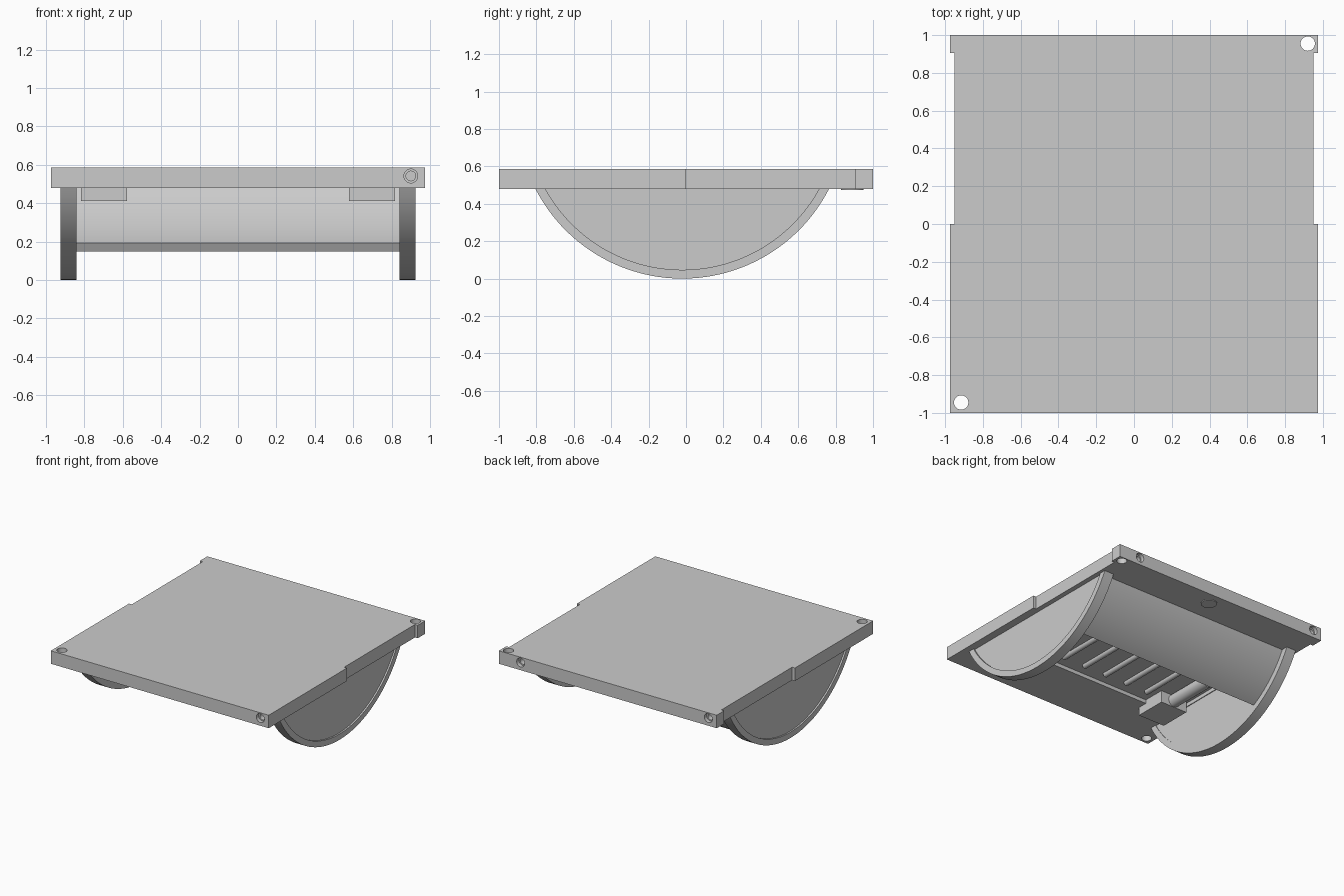
import bpy, bmesh, math
from mathutils import Matrix

cube = bpy.data.objects.get("Cube")
if cube:
    bpy.data.objects.remove(cube, do_unlink=True)

grey = bpy.data.materials.new("plain_grey")
grey.use_nodes = True
color = (0.6, 0.6, 0.6, 1)
grey.diffuse_color = color
grey.node_tree.nodes["Principled BSDF"].inputs["Base Color"].default_value = color

TOP, UNDER = 0.585, 0.48
MID_Y, MID_Z = -0.02, 0.882          # shared centre of all arcs
R_RIM, R_DISC, R_IN = 0.882, 0.835, 0.785


def finish(name, bm):
    bmesh.ops.recalc_face_normals(bm, faces=bm.faces)
    mesh = bpy.data.meshes.new(name)
    bm.to_mesh(mesh)
    bm.free()
    mesh.materials.append(grey)
    ob = bpy.data.objects.new(name, mesh)
    bpy.context.collection.objects.link(ob)
    return ob


def prism(name, pts, axis, lo, hi):
    """Extrude a 2D outline along x (pts are y, z) or z (pts are x, y)."""
    bm = bmesh.new()
    place = (lambda a, b: (lo, a, b)) if axis == "x" else (lambda a, b: (a, b, lo))
    face = bm.faces.new([bm.verts.new(place(a, b)) for a, b in pts])
    res = bmesh.ops.extrude_face_region(bm, geom=[face])
    step = (hi - lo, 0, 0) if axis == "x" else (0, 0, hi - lo)
    moved = [g for g in res["geom"] if isinstance(g, bmesh.types.BMVert)]
    bmesh.ops.translate(bm, verts=moved, vec=step)
    return finish(name, bm)


def box(name, x0, x1, y0, y1, z0, z1):
    return prism(name, [(x0, y0), (x1, y0), (x1, y1), (x0, y1)], "z", z0, z1)


def rod(name, center, r, length, axis, r2=None):
    bm = bmesh.new()
    turn = Matrix.Rotation(math.pi / 2, 4, "X") if axis == "y" else Matrix()
    bmesh.ops.create_cone(bm, cap_ends=True, segments=32, radius1=r,
                          radius2=r if r2 is None else r2, depth=length,
                          matrix=Matrix.Translation(center) @ turn)
    return finish(name, bm)


def cut(target, cutter):
    mod = target.modifiers.new("cut", "BOOLEAN")
    mod.operation, mod.solver, mod.object = "DIFFERENCE", "EXACT", cutter
    bpy.context.view_layer.update()
    graph = bpy.context.evaluated_depsgraph_get()
    mesh = bpy.data.meshes.new_from_object(target.evaluated_get(graph))
    target.modifiers.clear()
    target.data = mesh
    bpy.data.objects.remove(cutter, do_unlink=True)


def arc(r, a0, a1, n=48):
    steps = [a0 + (a1 - a0) * i / n for i in range(n + 1)]
    return [(MID_Y + r * math.cos(a), MID_Z + r * math.sin(a)) for a in steps]


def chord_angle(r):
    """Angle at which an arc of radius r meets the plate's underside."""
    return -math.asin((MID_Z - UNDER) / r)


# Top plate, stepped in along the rear half of both sides
half = [(0.975, -1), (0.975, 0), (0.95, 0), (0.95, 0.905), (0.975, 0.905), (0.975, 1)]
plate = prism("top_plate", half + [(-x, y) for x, y in reversed(half)], "z", UNDER, TOP)

# Shallow pocket under the plate
cut(plate, box("pocket_cutter", -0.84, 0.84, -0.55, 0.65, 0.4, 0.51))

# Upright corner holes and blind stepped holes in the edges
for x, y in ((0.92, 0.955), (-0.915, -0.945)):
    cut(plate, rod("hole_cutter", (x, y, 0.53), 0.038, 0.4, "z"))
for x, side in ((0.9, -1), (0.78, 1), (-0.9, 1)):
    cut(plate, rod("wide_hole_cutter", (x, side, 0.542), 0.036, 0.06, "y"))
    cut(plate, rod("narrow_hole_cutter", (x, side, 0.542), 0.025, 0.16, "y"))

# Curved rockers: a disc segment with a raised rim
for side, word in ((1, "left"), (-1, "right")):
    a = chord_angle(R_DISC)
    prism(word + "_rocker_disc", arc(R_DISC + 0.002, a, -math.pi - a), "x",
          side * 0.845, side * 0.912)
    b = chord_angle(R_RIM)
    outline = arc(R_RIM, b, -math.pi - b) + arc(R_DISC, -math.pi - a, a)
    prism(word + "_rocker_rim", outline, "x", side * 0.84, side * 0.925)

# Curved rear wall between the rockers
end = -math.radians(61.3)
wall = arc(R_DISC, chord_angle(R_DISC), end, 24) + arc(R_IN, end, chord_angle(R_IN), 24)
prism("rear_wall", wall, "x", -0.85, 0.85)

# Blocks with tubes under the front
for side, word in ((1, "left"), (-1, "right")):
    x = side * 0.697
    box(word + "_block", x - 0.12, x + 0.12, -0.63, -0.37, 0.413, 0.515)
    rod(word + "_tube", (x, -0.18, 0.465), 0.05, 0.4, "y")

# Row of ribs in the pocket
for i in range(6):
    rod("rib_%d" % (i + 1), (-0.5 + 0.2 * i, 0, 0.505), 0.022, 0.9, "y")

# Plain round plate near the rear edge
rod("round_plate", (0.02, 0.89, 0.4775), 0.06, 0.007, "z")

# Smooth curves, crisp edges
bpy.ops.object.select_all(action="DESELECT")
meshes = [o for o in bpy.context.scene.objects if o.type == "MESH"]
for ob in meshes:
    ob.select_set(True)
bpy.context.view_layer.objects.active = plate
bpy.ops.object.shade_smooth_by_angle(angle=math.radians(30))
